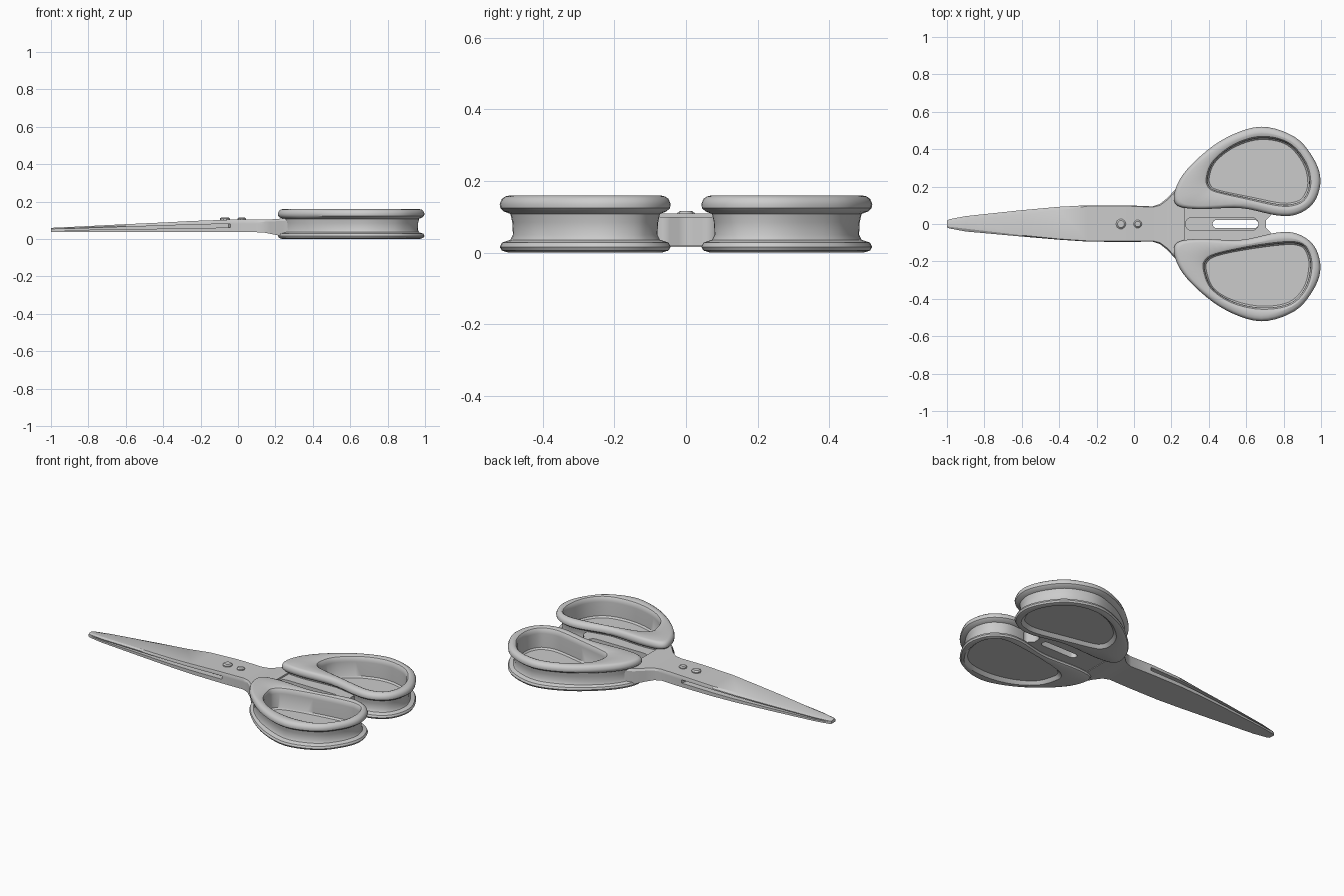
import bpy, bmesh, math
from mathutils import Vector

if "Cube" in bpy.data.objects:
    bpy.data.objects.remove(bpy.data.objects["Cube"])


def finish(name, bm, angle=35):
    bmesh.ops.recalc_face_normals(bm, faces=bm.faces)
    me = bpy.data.meshes.new(name)
    bm.to_mesh(me)
    bm.free()
    ob = bpy.data.objects.new(name, me)
    bpy.context.collection.objects.link(ob)
    bpy.ops.object.select_all(action='DESELECT')
    ob.select_set(True)
    bpy.context.view_layer.objects.active = ob
    bpy.ops.object.shade_smooth_by_angle(angle=math.radians(angle))
    return ob


def loft(name, rings, angle=35):
    """Skin closed rings of equal length and cap both ends."""
    bm = bmesh.new()
    rows = [[bm.verts.new(p) for p in r] for r in rings]
    n = len(rows[0])
    for a, b in zip(rows, rows[1:]):
        for i in range(n):
            j = (i + 1) % n
            bm.faces.new((a[i], a[j], b[j], b[i]))
    bm.faces.new(rows[0])
    bm.faces.new(rows[-1])
    return finish(name, bm, angle)


def smooth_loop(pts, steps=5):
    """Closed Catmull-Rom loop through 2D points."""
    p = [Vector(q) for q in pts]
    n, out = len(p), []
    for i in range(n):
        a, b, c, d = p[i - 1], p[i], p[(i + 1) % n], p[(i + 2) % n]
        for s in range(steps):
            t = s / steps
            out.append(0.5 * (2 * b + (c - a) * t + (2 * a - 5 * b + 4 * c - d) * t * t
                              + (3 * b - a - 3 * c + d) * t ** 3))
    return out


# Finger grips: outer and hole outlines with matching points
OUTER = [(.22, .11), (.235, .22), (.33, .34), (.49, .46), (.68, .52), (.86, .465),
         (.96, .35), (.997, .235), (.965, .12), (.88, .055), (.77, .045), (.57, .085), (.33, .08)]
HOLE_A = [(.405, .2), (.395, .25), (.43, .335), (.54, .42), (.68, .46), (.82, .43),
          (.91, .33), (.937, .22), (.91, .14), (.86, .11), (.78, .105), (.61, .14), (.45, .175)]
HOLE_B = [(.385, .2), (.38, .25), (.42, .345), (.53, .415), (.68, .447), (.83, .425),
          (.915, .34), (.943, .22), (.92, .135), (.87, .105), (.78, .105), (.6, .13), (.44, .165)]
# (side, inset toward the band middle, z) around the band section
SECTION = [('h', 0, .02), ('h', .012, .008), ('h', .02, .001), ('o', .025, 0), ('o', .006, .006),
           ('o', 0, .016), ('o', .006, .028), ('o', .03, .036), ('o', .037, .05), ('o', .035, .085),
           ('o', .03, .108), ('o', .012, .115), ('o', .002, .124), ('o', 0, .136), ('o', .006, .15),
           ('o', .016, .157), ('o', .03, .16), ('h', .022, .16), ('h', .009, .155), ('h', .001, .143),
           ('h', 0, .125), ('h', 0, .04), ('h', -.008, .03)]


def grip(name, hole, sign):
    o, h = smooth_loop(OUTER), smooth_loop(hole)
    rings = []
    for side, d, z in SECTION:
        ring = []
        for a, b in zip(o, h):
            u = (b - a).normalized()
            q = a + u * d if side == 'o' else b - u * d
            ring.append((q.x, sign * q.y, z))
        rings.append(ring)
    loft(name, rings)


grip("upper_finger_grip", HOLE_A, 1)
grip("lower_finger_grip", HOLE_B, -1)

# Blades: x, +y edge, -y edge, top face +y, top face -y, z0, z1, groove depth, groove half height
STATIONS = [
    (-1.0, .018, .018, .008, .012, .037, .057, 0, .002),
    (-.985, .026, .024, .012, .015, .036, .06, 0, .002),
    (-.9, .042, .04, .019, .025, .036, .064, .012, .003),
    (-.6, .074, .067, .05, .06, .036, .079, .028, .006),
    (-.4, .092, .084, .073, .08, .036, .088, .032, .008),
    (-.25, .1, .094, .095, .09, .036, .096, .034, .009),
    (-.05, .1, .096, .096, .092, .036, .103, .034, .01),
    (-.04, .1, .096, .096, .092, .036, .103, 0, .01),
    (.1, .094, .094, .09, .09, .036, .104, 0, .01),
    (.14, .108, .108, .1, .1, .034, .104, 0, .01),
    (.18, .14, .14, .13, .13, .026, .105, 0, .01),
    (.22, .185, .185, .175, .175, .018, .108, 0, .01),
    (.27, .22, .22, .21, .21, .016, .11, 0, .01),
]
rings = []
for x, wp, wm, tp, tm, z0, z1, g, gh in STATIONS:
    zm = z0 + (z1 - z0) * .52

    def half(w, t, s):
        lip = min(.012, (z1 - zm - gh) * .6)
        return [(x, s * w, z0), (x, s * w, zm - gh), (x, s * (w - g), zm - gh),
                (x, s * (w - g), zm + gh), (x, s * w, zm + gh), (x, s * w, z1 - lip), (x, s * t, z1)]
    rings.append(half(wp, tp, 1) + half(wm, tm, -1)[::-1])
loft("blades", rings, 25)


# Slotted web joining the grips
def capsule(x0, x1, r, n=8):
    arc = [math.pi * (i / n - .5) for i in range(n + 1)]
    return ([(x1 - r + r * math.cos(a), r * math.sin(a)) for a in arc]
            + [(x0 + r - r * math.cos(a), -r * math.sin(a)) for a in arc])


def plate(name, loops, z0, z1):
    cu = bpy.data.curves.new(name, 'CURVE')
    cu.dimensions = '2D'
    cu.fill_mode = 'BOTH'
    cu.extrude = (z1 - z0) / 2
    for loop in loops:
        sp = cu.splines.new('POLY')
        sp.points.add(len(loop) - 1)
        for p, (x, y) in zip(sp.points, loop):
            p.co = (x, y, 0, 1)
        sp.use_cyclic_u = True
    ob = bpy.data.objects.new(name, cu)
    ob.location.z = (z0 + z1) / 2
    bpy.context.collection.objects.link(ob)
    bpy.ops.object.select_all(action='DESELECT')
    ob.select_set(True)
    bpy.context.view_layer.objects.active = ob
    bpy.ops.object.convert(target='MESH')


WEB = [(.22, -.12), (.55, -.12), (.73, -.085), (.73, -.045), (.705, -.02),
       (.705, .02), (.73, .045), (.73, .085), (.55, .12), (.22, .12)]
plate("web_floor", [WEB, capsule(.42, .665, .022)], .02, .06)
plate("web_rim", [WEB, capsule(.275, .665, .034)], .06, .1)


# Pivot screws
for name, x, r in (("pivot_screw", -.07, .027), ("small_screw", .02, .022)):
    circle = lambda k, z: [(x + r * k * math.cos(a * math.pi / 5), r * k * math.sin(a * math.pi / 5), z)
                           for a in range(10)]
    loft(name, [circle(1, .09), circle(1, .109), circle(.7, .116)], 30)
